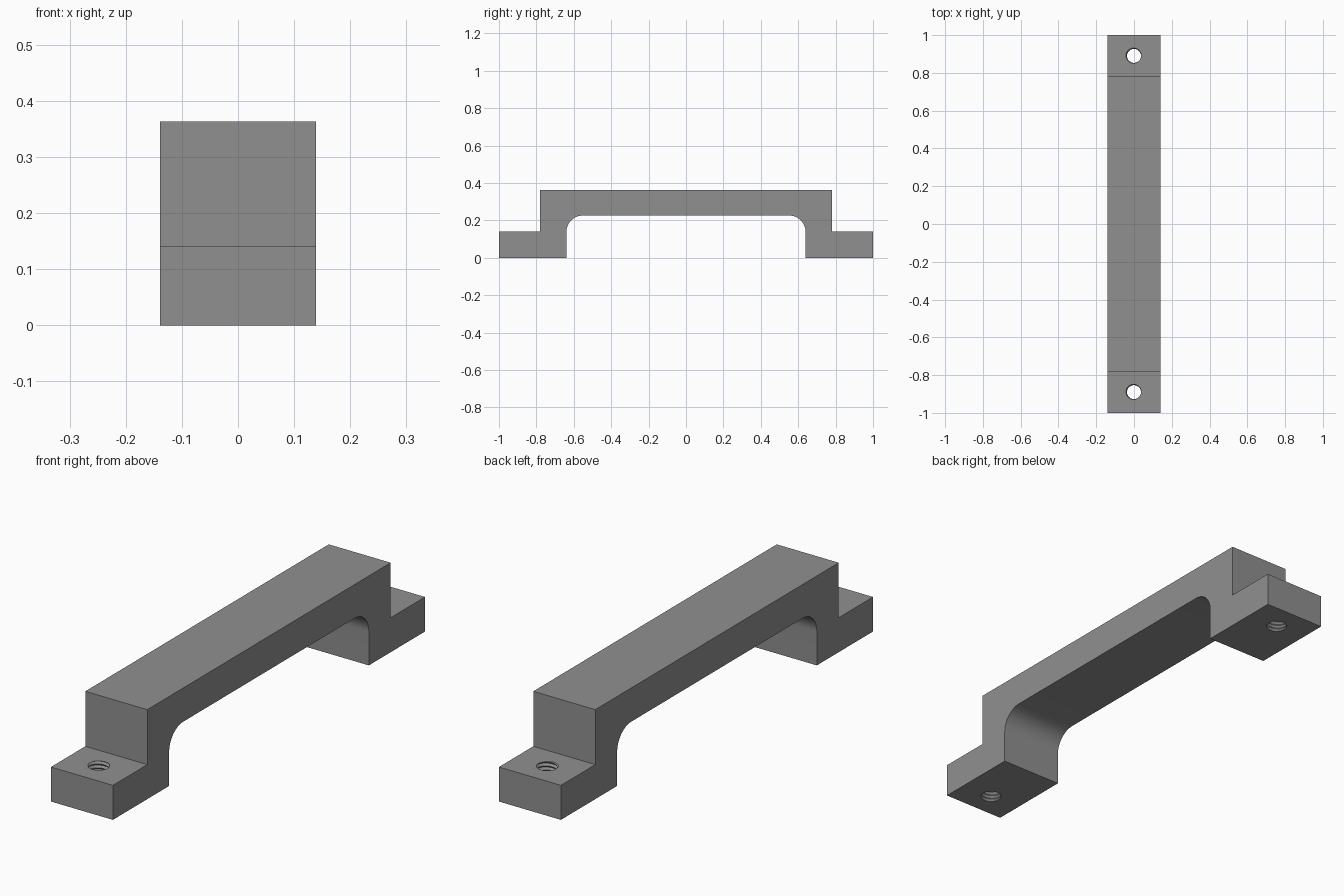
import bpy, bmesh, math
from mathutils import Vector

if "Cube" in bpy.data.objects:
    bpy.data.objects.remove(bpy.data.objects["Cube"])

HALF_W = 0.139       # half the bar width
FOOT_H = 0.14        # foot thickness
TOP = 0.363          # full height
PITCH, R_MINOR, R_MAJOR = 0.016, 0.037, 0.044

grey = bpy.data.materials.new("grey metal")
grey.diffuse_color = (0.28, 0.28, 0.28, 1)
grey.use_nodes = True
grey.node_tree.nodes["Principled BSDF"].inputs["Base Color"].default_value = grey.diffuse_color


def mesh_object(name, bm):
    bmesh.ops.recalc_face_normals(bm, faces=bm.faces)
    mesh = bpy.data.meshes.new(name)
    bm.to_mesh(mesh)
    bm.free()
    mesh.materials.append(grey)
    ob = bpy.data.objects.new(name, mesh)
    bpy.context.collection.objects.link(ob)
    return ob


def handle_body():
    # Half of the side profile: inner arch with a rounded corner, leg and foot
    arch_y, arch_z, r = 0.64, 0.226, 0.09
    half = []
    for i in range(17):
        a = math.pi / 2 * (1 - i / 16)
        half.append((arch_y - r + r * math.cos(a), arch_z - r + r * math.sin(a)))
    half += [(arch_y, 0), (1, 0), (1, FOOT_H), (0.78, FOOT_H), (0.78, TOP)]
    profile = half + [(-y, z) for y, z in reversed(half)]
    bm = bmesh.new()
    face = bm.faces.new([bm.verts.new((-HALF_W, y, z)) for y, z in profile])
    ext = bmesh.ops.extrude_face_region(bm, geom=[face])
    moved = [v for v in ext["geom"] if isinstance(v, bmesh.types.BMVert)]
    bmesh.ops.translate(bm, verts=moved, vec=(2 * HALF_W, 0, 0))
    return mesh_object("pull_handle", bm)


def thread_cutter(y):
    # Solid screw made of an inner and an outer helix, closed by pointed ends
    n, turns, z0 = 24, 13, -0.035
    bm = bmesh.new()

    def helix(radius, lift, count):
        return [bm.verts.new((radius * math.cos(2 * math.pi * s / n),
                              y + radius * math.sin(2 * math.pi * s / n),
                              z0 + lift + PITCH * s / n)) for s in range(count)]

    root = helix(R_MINOR, 0, turns * n + 1)
    crest = helix(R_MAJOR, PITCH / 2, (turns - 1) * n + 1)
    for s in range(len(crest) - 1):
        bm.faces.new((root[s], root[s + 1], crest[s + 1], crest[s]))
        bm.faces.new((crest[s], crest[s + 1], root[s + n + 1], root[s + n]))
    z_end = z0 + PITCH * turns
    rim = [e for e in bm.edges if e.is_boundary]
    tips = (bm.verts.new((0, y, z0 - 0.02)), bm.verts.new((0, y, z_end + 0.02)))
    for e in rim:
        a, b = e.verts
        low = (a.co.z + b.co.z) / 2 < (z0 + z_end) / 2
        bm.faces.new((a, b, tips[0] if low else tips[1]))
    return mesh_object("screw_hole_cutter", bm)


handle = handle_body()
bpy.context.view_layer.objects.active = handle
handle.select_set(True)

# Threaded screw hole through each foot
for y in (-0.89, 0.89):
    cutter = thread_cutter(y)
    cutter.hide_render = True
    mod = handle.modifiers.new("screw_hole", "BOOLEAN")
    mod.operation = "DIFFERENCE"
    mod.solver = "EXACT"
    mod.object = cutter
    bpy.ops.object.modifier_apply(modifier=mod.name)
    bpy.data.objects.remove(cutter)

bpy.ops.object.shade_smooth_by_angle(angle=math.radians(30))
